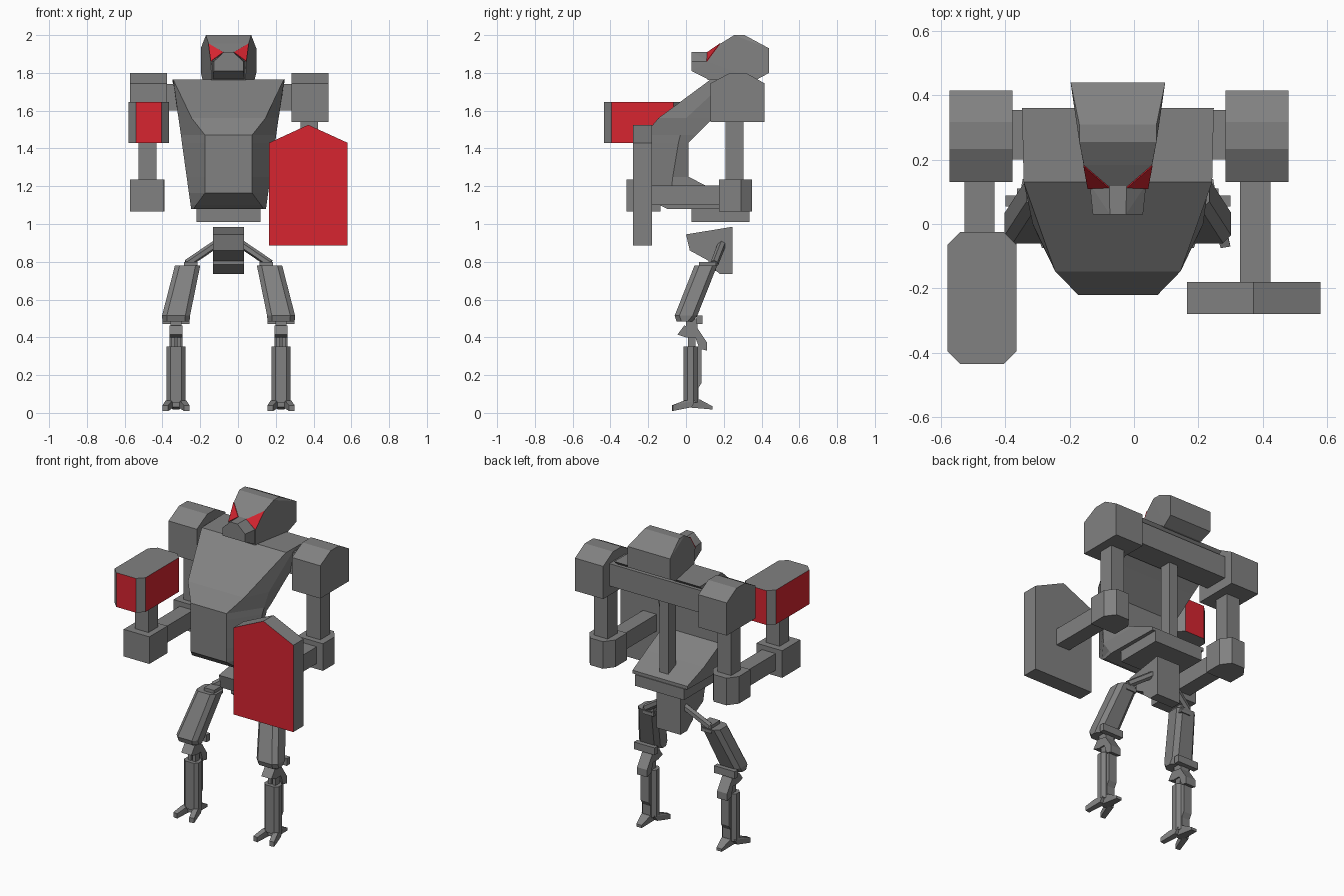
import bpy, bmesh
from mathutils import Vector

if "Cube" in bpy.data.objects:
    bpy.data.objects.remove(bpy.data.objects["Cube"])

def material(name, rgb):
    m = bpy.data.materials.new(name)
    m.diffuse_color = (*rgb, 1)
    m.use_nodes = True
    m.node_tree.nodes["Principled BSDF"].inputs["Base Color"].default_value = m.diffuse_color
    return m

GREY = material("grey metal", (0.22, 0.22, 0.22))
RED = material("signal red", (0.68, 0.018, 0.03))
C = -0.05  # body centre line

def finish(name, bm, mat=GREY):
    bmesh.ops.recalc_face_normals(bm, faces=bm.faces[:])
    me = bpy.data.meshes.new(name)
    bm.to_mesh(me)
    bm.free()
    me.materials.append(mat)
    ob = bpy.data.objects.new(name, me)
    bpy.context.collection.objects.link(ob)
    return ob

def hull(name, pts, mat=GREY):
    bm = bmesh.new()
    vs = [bm.verts.new(p) for p in pts]
    r = bmesh.ops.convex_hull(bm, input=vs)
    junk = [v for v in set(r["geom_interior"] + r["geom_unused"]) if isinstance(v, bmesh.types.BMVert)]
    bmesh.ops.delete(bm, geom=junk, context='VERTS')
    bmesh.ops.dissolve_limit(bm, angle_limit=0.01, verts=bm.verts[:], edges=bm.edges[:])
    return finish(name, bm, mat)

def box(name, x, y, z, mat=GREY):
    return hull(name, [(a, b, c) for a in x for b in y for c in z], mat)

def loft(name, rings):
    bm = bmesh.new()
    vr = [[bm.verts.new(p) for p in r] for r in rings]
    n = len(vr[0])
    for a, b in zip(vr, vr[1:]):
        for i in range(n):
            bm.faces.new((a[i], a[(i + 1) % n], b[(i + 1) % n], b[i]))
    bm.faces.new(vr[0])
    bm.faces.new(vr[-1])
    return finish(name, bm)

def prism(name, profile, axis, lo, hi):
    """Extrude a 2D outline along x (outline is y,z) , y (x,z) or z (x,y)."""
    def put(p, t):
        q = list(p)
        q.insert(axis, t)
        return q
    return loft(name, [[put(p, t) for p in profile] for t in (lo, hi)])

def rod(name, a, b, r):
    a, b = Vector(a), Vector(b)
    bm = bmesh.new()
    bmesh.ops.create_cone(bm, segments=6, cap_ends=True, radius1=r, radius2=r, depth=(b - a).length)
    bm.transform((b - a).to_track_quat('Z', 'Y').to_matrix().to_4x4())
    bmesh.ops.translate(bm, verts=bm.verts[:], vec=(a + b) / 2)
    return finish(name, bm)

def both(pts):
    return [(C + s * x, y, z) for x, y, z in pts for s in (-1, 1)]

# Head, snout and eyes
EYE = [(0.106, 0.183, 1.955), (0.027, 0.115, 1.908), (0.093, 0.112, 1.86)]
hull("head", both(EYE + [
    (0.12, 0.255, 2.0), (0.12, 0.31, 2.0), (0.147, 0.44, 1.93), (0.147, 0.44, 1.80),
    (0.137, 0.37, 1.762), (0.09, 0.115, 1.762)]))
hull("snout", both([(0.027, 0.125, 1.91), (0.025, 0.03, 1.91), (0.078, 0.03, 1.86), (0.088, 0.125, 1.86),
                    (0.078, 0.03, 1.81), (0.085, 0.125, 1.762)]))
for s in (-1, 1):
    tri = [Vector((C + s * x, y, z)) for x, y, z in EYE]
    n = (tri[1] - tri[0]).cross(tri[2] - tri[0]).normalized()
    n = n if n.y < 0 else -n
    hull("eye", [p + n * d for p in tri for d in (-0.002, 0.004)], RED)

# Torso: height, then y and half width of the front, flank and back
rings = []
for z, yf, hf, ym, hm, yb, hb in (
        (1.08, -0.10, 0.185, -0.02, 0.198, 0.33, 0.19),
        (1.10, -0.14, 0.172, -0.04, 0.201, 0.33, 0.19),
        (1.165, -0.22, 0.124, -0.08, 0.210, 0.18, 0.20),
        (1.25, -0.22, 0.124, -0.07, 0.222, 0.013, 0.20),
        (1.43, -0.22, 0.124, -0.04, 0.247, 0.013, 0.24),
        (1.47, -0.22, 0.124, -0.03, 0.252, 0.053, 0.25),
        (1.56, -0.147, 0.195, 0.0, 0.265, 0.143, 0.265),
        (1.765, 0.13, 0.293, 0.22, 0.295, 0.36, 0.298)):
    half = [(hf, yf), (hm, ym), (hb, yb)]
    rings.append([(C + x, y, z) for x, y in half] + [(C - x, y, z) for x, y in half[::-1]])
loft("torso", rings)
box("shoulder_beam", (-0.40, 0.31), (0.2, 0.355), (1.60, 1.74))
box("spine", (C - 0.03, C + 0.03), (0.215, 0.29), (1.10, 1.66))
box("waist_plate", (C - 0.17, C + 0.17), (0.03, 0.335), (1.01, 1.08))
prism("hip_block", [(0, 0.945), (0.245, 0.985), (0.245, 0.735), (0.18, 0.735), (0.12, 0.785),
                    (0.12, 0.805), (0.02, 0.86)], 0, C - 0.083, C + 0.083)

# Arms
for side, x in (("left", -0.475), ("right", 0.382)):
    prism(side + "_shoulder", [(0.13, 1.54), (0.13, 1.745), (0.233, 1.80), (0.317, 1.80), (0.415, 1.745),
                               (0.415, 1.54)], 0, x - 0.098, x + 0.098)
    ax = x - 0.005
    box(side + "_upper_arm", (ax - 0.047, ax + 0.047), (0.21, 0.305), (1.2, 1.56))
    prism(side + "_elbow", [(ax - 0.09, 0.175), (ax + 0.09, 0.175), (ax + 0.09, 0.29), (ax + 0.045, 0.35),
                            (ax - 0.045, 0.35), (ax - 0.09, 0.29)], 2, 1.065, 1.235)
    box(side + "_forearm", (ax - 0.047, ax + 0.047), (-0.18, 0.18), (1.10, 1.205))

# Hand, post and chamfered gun pod with red flat sides
box("left_hand", (-0.573, -0.395), (-0.315, -0.135), (1.065, 1.235))
box("pod_post", (-0.527, -0.432), (-0.27, -0.175), (1.22, 1.44))
k, x0, x1, y0, y1 = 0.04, -0.58, -0.365, -0.435, -0.025
pod = prism("gun_pod", [(x0 + k, y0), (x1 - k, y0), (x1, y0 + k), (x1, y1 - k), (x1 - k, y1), (x0 + k, y1),
                        (x0, y1 - k), (x0, y0 + k)], 2, 1.43, 1.645)
pod.data.materials.append(RED)
for f in pod.data.polygons:
    f.material_index = int(max(abs(f.normal.x), abs(f.normal.y)) > 0.95)

# Shield with red front
shield = prism("shield", [(0.165, 0.885), (0.58, 0.885), (0.58, 1.43), (0.372, 1.525), (0.165, 1.43)],
               1, -0.28, -0.18)
shield.data.materials.append(RED)
for f in shield.data.polygons:
    f.material_index = int(f.normal.y < -0.9)

# Legs
def chamfered(cx, hw, ya, yb, z, c=0.025, tilt=0.0):
    out = [(-hw + c, ya), (hw - c, ya), (hw, ya + c), (hw, yb - c), (hw - c, yb), (-hw + c, yb),
           (-hw, yb - c), (-hw, ya + c)]
    return [(cx + x, y, z + tilt * (y - ya)) for x, y in out]

for s, side in ((-1, "left"), (1, "right")):
    kx = C + s * 0.278
    rod(side + "_hip_strut", (C + s * 0.05, 0.195, 0.905), (C + s * 0.22, 0.15, 0.79), 0.022)
    box(side + "_hip_cap", (C + s * 0.165, C + s * 0.235), (0.07, 0.16), (0.75, 0.80))
    loft(side + "_thigh", [chamfered(C + s * 0.217, 0.067, 0.045, 0.165, 0.78),
                           chamfered(kx, 0.074, -0.06, 0.06, 0.515),
                           chamfered(kx, 0.072, -0.05, 0.035, 0.485)])
    box(side + "_knee_guard", (kx - 0.072, kx + 0.072), (0.055, 0.088), (0.47, 0.515))
    box(side + "_knee_pin", (kx - 0.03, kx + 0.03), (0.0, 0.06), (0.43, 0.50))
    prism(side + "_knee", [(-0.045, 0.415), (-0.01, 0.462), (0.06, 0.45), (0.11, 0.375), (0.11, 0.33),
                           (0.07, 0.34), (0.05, 0.40), (0.0, 0.40)], 0, kx - 0.035, kx + 0.035)
    for t in (-0.016, 0.016):
        box(side + "_ankle_bar", (kx + t - 0.011, kx + t + 0.011), (0.01, 0.05), (0.33, 0.42))
    loft(side + "_shin", [chamfered(kx, 0.05, -0.013, 0.06, z, 0.02) for z in (0.055, 0.352)])
    prism(side + "_calf_fin", [(0.05, 0.352), (0.083, 0.352), (0.083, 0.16), (0.065, 0.13), (0.065, 0.06),
                               (0.05, 0.06)], 0, kx - 0.028, kx + 0.028)
    # Foot: two splayed front toes and a heel spur
    for t in (-1, 1):
        hull(side + "_toe", [(kx + t * x, y, z) for x, y, z in (
            (0.01, 0.05, 0.065), (0.045, 0.05, 0.065), (0.01, 0.03, 0.03), (0.05, 0.03, 0.03),
            (0.02, -0.01, 0.065), (0.055, -0.01, 0.065), (0.042, -0.075, 0.04), (0.072, -0.07, 0.04),
            (0.042, -0.075, 0.01), (0.072, -0.07, 0.01))])
    hull(side + "_heel", [(kx + t * x, y, z) for t in (-1, 1) for x, y, z in (
        (0.03, 0.0, 0.07), (0.03, 0.0, 0.03), (0.03, 0.075, 0.07), (0.018, 0.14, 0.035), (0.018, 0.14, 0.018))])
